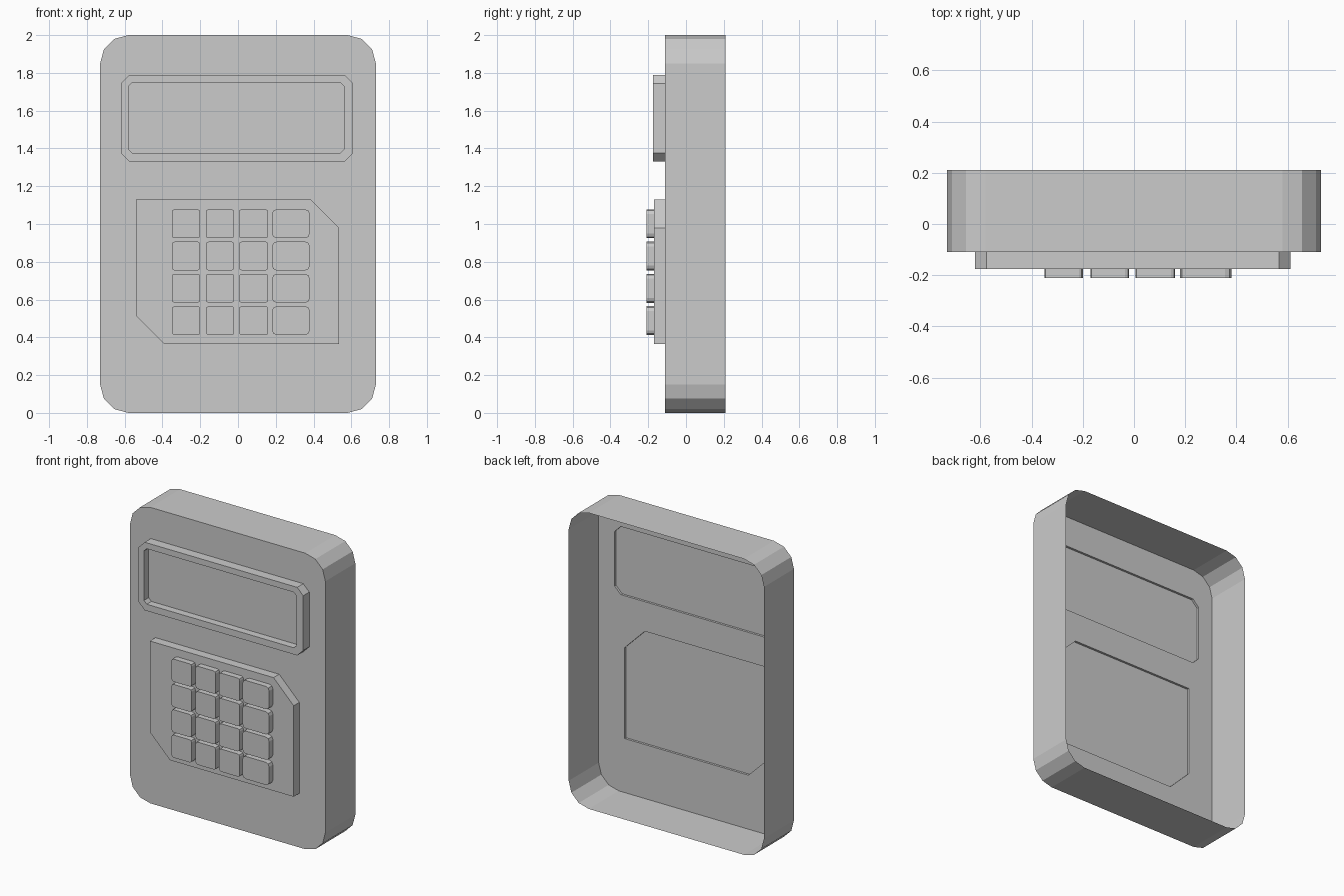
import bpy
import bmesh
import math

cube = bpy.data.objects.get("Cube")
if cube:
    bpy.data.objects.remove(cube, do_unlink=True)

grey = bpy.data.materials.new("plain grey")
grey.use_nodes = True
grey.diffuse_color = (0.6, 0.6, 0.6, 1)
grey.node_tree.nodes["Principled BSDF"].inputs["Base Color"].default_value = (0.6, 0.6, 0.6, 1)

# Depths, from the open back to the key tops
BACK, FACE, INNER, PAD, BEZEL, KEY = 0.21, -0.11, -0.125, -0.17, -0.175, -0.21


def rounded(x0, x1, z0, z1, r, steps=1):
    """Counterclockwise rectangle outline with rounded or cut corners."""
    corners = [(x1 - r, z0 + r), (x1 - r, z1 - r), (x0 + r, z1 - r), (x0 + r, z0 + r)]
    points = []
    for n, (cx, cz) in enumerate(corners):
        for s in range(steps + 1):
            a = (n - 1 + s / steps) * math.pi / 2
            points.append((cx + r * math.cos(a), cz + r * math.sin(a)))
    return points


def ring(bm, outline, y):
    return [bm.verts.new((x, y, z)) for x, z in outline]


def loft(bm, layers):
    """Joins a row of (outline, depth) layers with walls; returns the last ring."""
    rings = [ring(bm, outline, y) for outline, y in layers]
    for a, b in zip(rings, rings[1:]):
        for i in range(len(a)):
            j = (i + 1) % len(a)
            bm.faces.new((a[i], a[j], b[j], b[i]))
    return rings[-1]


def finish(bm, name):
    mesh = bpy.data.meshes.new(name)
    bm.to_mesh(mesh)
    bm.free()
    mesh.materials.append(grey)
    obj = bpy.data.objects.new(name, mesh)
    bpy.context.collection.objects.link(obj)
    return obj


def block(name, outline, back, front):
    bm = bmesh.new()
    bm.faces.new(loft(bm, [(outline, back), (outline, front)]))
    finish(bm, name)


def sheet(name, outline, y):
    bm = bmesh.new()
    bm.faces.new(ring(bm, outline, y))
    finish(bm, name)


case_outline = rounded(-0.73, 0.73, 0, 2, 0.15, 3)
bezel_outline = rounded(-0.62, 0.61, 1.33, 1.79, 0.045)
window_outline = rounded(-0.58, 0.56, 1.375, 1.75, 0.02)
pad_outline = [(-0.39, 0.365), (0.535, 0.365), (0.535, 0.98),
               (0.385, 1.13), (-0.54, 1.13), (-0.54, 0.515)]

# Case: side walls with an open back, and a front pierced behind both panels
bm = bmesh.new()
rim = loft(bm, [(case_outline, BACK), (case_outline, FACE)])
loops = [rim, ring(bm, bezel_outline, FACE), ring(bm, pad_outline, FACE)]
edges = []
for loop in loops:
    for i, v in enumerate(loop):
        w = loop[(i + 1) % len(loop)]
        edges.append(bm.edges.get((v, w)) or bm.edges.new((v, w)))
bmesh.ops.triangle_fill(bm, edges=edges, use_beauty=True, normal=(0, -1, 0))
bmesh.ops.dissolve_limit(bm, angle_limit=0.01, verts=bm.verts[:], edges=bm.edges[:])
finish(bm, "case")

# Display: raised bezel around a sunken screen
bm = bmesh.new()
loft(bm, [(bezel_outline, FACE), (bezel_outline, BEZEL),
          (window_outline, BEZEL), (window_outline, INNER)])
finish(bm, "display_bezel")
sheet("screen", bezel_outline, INNER)

# Keypad plate and its inner backing
block("keypad_plate", pad_outline, FACE, PAD)
sheet("keypad_backing", pad_outline, INNER)

# Keys: three narrow columns and one wide column
columns = [(-0.35, -0.2, 0.015), (-0.17, -0.02, 0.015), (0.005, 0.16, 0.015), (0.18, 0.38, 0.025)]
for row in range(4):
    z = 0.412 + row * 0.171
    for col, (x0, x1, cut) in enumerate(columns):
        block(f"key_row{row + 1}_column{col + 1}",
              rounded(x0, x1, z, z + 0.153, cut, 2), PAD, KEY)
